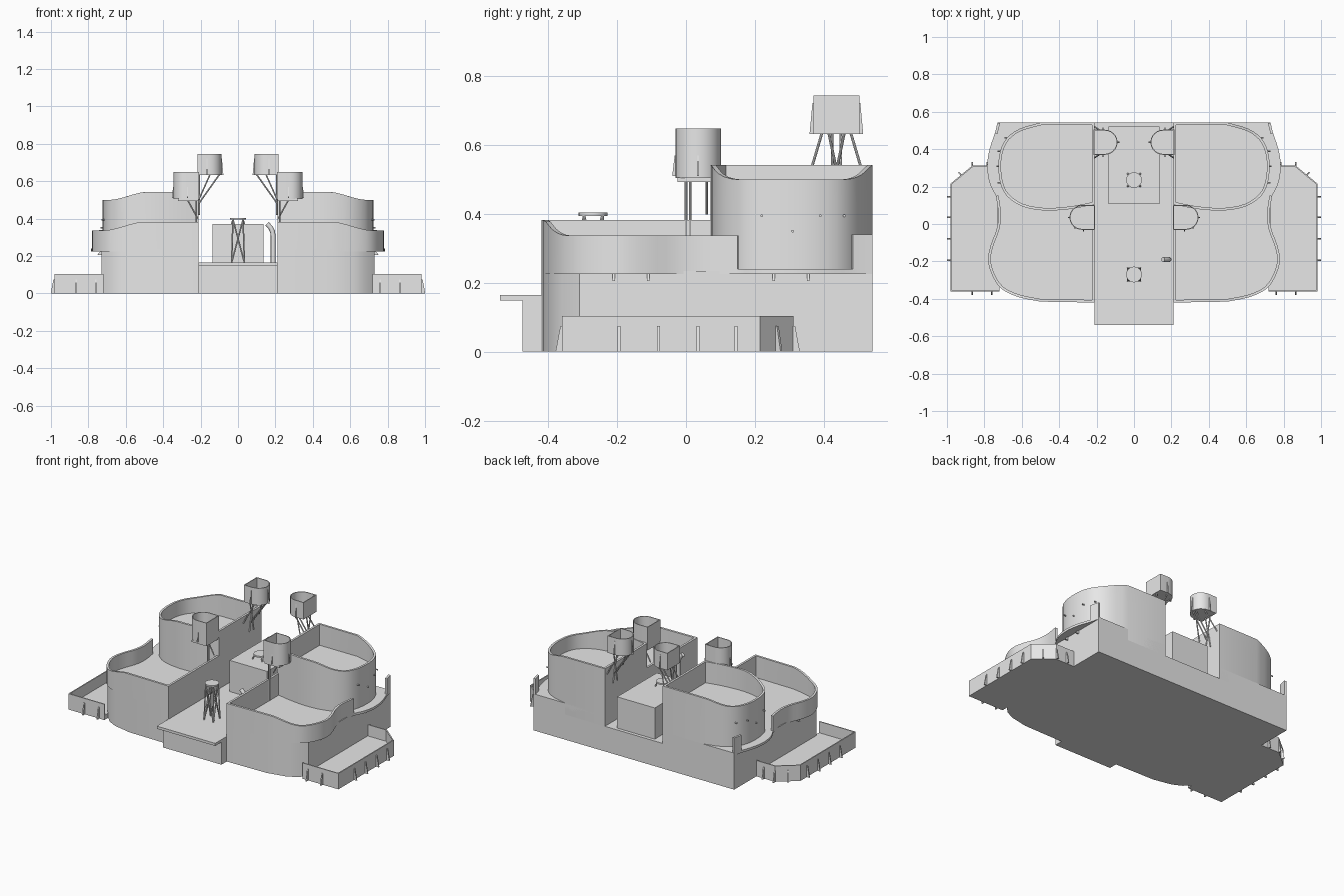
import bpy, bmesh, math
from mathutils import Vector

cube = bpy.data.objects.get("Cube")
if cube:
    bpy.data.objects.remove(cube)

grey = bpy.data.materials.new("plain_grey")
grey.use_nodes = True
grey.diffuse_color = (0.8, 0.8, 0.8, 1)
grey.node_tree.nodes["Principled BSDF"].inputs["Base Color"].default_value = (0.8, 0.8, 0.8, 1)
parts = []


def finish(name, bm, mirror):
    bmesh.ops.recalc_face_normals(bm, faces=bm.faces)
    mesh = bpy.data.meshes.new(name)
    bm.to_mesh(mesh)
    bm.free()
    mesh.materials.append(grey)
    ob = bpy.data.objects.new(name, mesh)
    bpy.context.collection.objects.link(ob)
    if mirror:
        mod = ob.modifiers.new("Mirror", 'MIRROR')
        mod.use_mirror_merge = False
    parts.append(ob)


def slab(name, pts, z0, z1, mirror=True):
    bm = bmesh.new()
    low = [bm.verts.new((x, y, z0)) for x, y in pts]
    high = [bm.verts.new((x, y, z1)) for x, y in pts]
    bm.faces.new(low)
    bm.faces.new(high)
    for i in range(len(pts)):
        j = (i + 1) % len(pts)
        bm.faces.new((low[i], low[j], high[j], high[i]))
    finish(name, bm, mirror)


def rect(x0, x1, y0, y1):
    return [(x0, y0), (x1, y0), (x1, y1), (x0, y1)]


def spline(pts, steps=3):
    """Smooth path through the points."""
    p = [Vector(q) for q in pts]
    p = [2 * p[0] - p[1]] + p + [2 * p[-1] - p[-2]]
    out = []
    for a, b, c, d in zip(p, p[1:], p[2:], p[3:]):
        for k in range(steps):
            t = k / steps
            out.append(tuple(b + (c - a) * t / 2 + (2 * a - 5 * b + 4 * c - d) * t * t / 2
                             + (3 * b - a - 3 * c + d) * t ** 3 / 2))
    return out + [tuple(p[-2])]


def wall(name, pts, z0, top, t=0.014, closed=False, mirror=True):
    """Thin wall on the left side of a path; top is a height rule."""
    p = [Vector(q) for q in pts]
    n = len(p)
    bm = bmesh.new()
    rings = []
    for i in range(n):
        a = p[i - 1] if closed or i else p[0] * 2 - p[1]
        b = p[(i + 1) % n] if closed or i < n - 1 else p[-1] * 2 - p[-2]
        d1, d2 = (p[i] - a).normalized(), (b - p[i]).normalized()
        n1, n2 = Vector((-d1.y, d1.x)), Vector((-d2.y, d2.x))
        m = (n1 + n2) / max(0.4, 1 + n1.dot(n2))
        q, z = p[i] + m * t, top(*p[i])
        rings.append([bm.verts.new(v) for v in
                      ((*p[i], z0), (*p[i], z), (*q, z), (*q, z0))])
    for i in range(n if closed else n - 1):
        r, s = rings[i], rings[(i + 1) % n]
        for k in range(4):
            bm.faces.new((r[k], r[(k + 1) % 4], s[(k + 1) % 4], s[k]))
    if not closed:
        bm.faces.new(rings[0])
        bm.faces.new(rings[-1])
    finish(name, bm, mirror)


def rods(name, pairs, r, mirror=True, sides=8):
    bm = bmesh.new()
    for a, b in pairs:
        a, b = Vector(a), Vector(b)
        rot = (b - a).to_track_quat('Z', 'Y').to_matrix().to_4x4()
        rot.translation = (a + b) / 2
        bmesh.ops.create_cone(bm, cap_ends=True, segments=sides, radius1=r, radius2=r,
                              depth=(b - a).length, matrix=rot)
    finish(name, bm, mirror)


def fins(name, spots, z0, h, out, w=0.008):
    """Triangular buttresses: each spot is x, y and outward angle."""
    bm = bmesh.new()
    for x, y, deg in spots:
        d = Vector((math.cos(math.radians(deg)), math.sin(math.radians(deg)), 0))
        s = Vector((-d.y, d.x, 0)) * w / 2
        base = Vector((x, y, z0))
        tri = [base, base + d * out, base + d * out * 0.3 + Vector((0, 0, h)), base + Vector((0, 0, h))]
        a, b = [[bm.verts.new(v + k * s) for v in tri] for k in (-1, 1)]
        bm.faces.new(a)
        bm.faces.new(b)
        for i in range(4):
            bm.faces.new((a[i], a[i - 1], b[i - 1], b[i]))
    finish(name, bm, True)


def slope(hi, lo, x0, x1):
    def f(x, y):
        t = min(1, max(0, (abs(x) - x0) / (x1 - x0)))
        return hi + (lo - hi) * t * t * (3 - 2 * t)
    return f


# Central deck with front lip, and the box at the back
slab("deck_body", rect(-0.212, 0.212, -0.475, 0.542), 0, 0.15, False)
slab("deck_plate", rect(-0.212, 0.212, -0.54, 0.542), 0.148, 0.165, False)
slab("rear_box", rect(-0.137, 0.137, 0.108, 0.52), 0.165, 0.37, False)

# Side hulls
FRONT = [(0.21, -0.42), (0.50, -0.415), (0.62, -0.39)]
slab("hull", FRONT + [(0.68, -0.36), (0.73, -0.31), (0.73, 0.542), (0.21, 0.542)], 0, 0.235)

# Bulging platform and its parapet
nose = spline(FRONT[1:] + [(0.71, -0.345), (0.76, -0.27), (0.78, -0.19), (0.765, -0.11),
                           (0.735, -0.03), (0.725, 0.05), (0.738, 0.15)])
stern = spline([(0.738, 0.15), (0.772, 0.22), (0.785, 0.31), (0.772, 0.4), (0.744, 0.485), (0.73, 0.542)])
slab("platform", FRONT[:1] + nose + stern[1:] + [(0.21, 0.542)], 0.225, 0.24)
wall("front_parapet", [(0.21, 0.11)] + FRONT[:1] + nose, 0.23, slope(0.382, 0.337, 0.5, 0.72))
wall("rear_corner_parapet", stern[-4:], 0.23, lambda x, y: 0.34)
fins("platform_brackets", [(0.728, y, 0) for y in (-0.21, -0.11, 0.255, 0.355)], 0.205, 0.022, 0.025)

# Rear towers
curve = spline([(0.21, 0.105), (0.34, 0.08), (0.48, 0.072), (0.60, 0.095), (0.68, 0.15), (0.715, 0.22),
                (0.725, 0.31), (0.715, 0.39), (0.68, 0.46), (0.61, 0.51), (0.50, 0.542)])
tower = [(0.21, 0.542)] + curve
slab("rear_tower", tower, 0.165, 0.405)
wall("rear_tower_parapet", tower, 0.4, slope(0.543, 0.5, 0.48, 0.69), closed=True)
rods("tower_studs", [((x, y, z), (x * 1.02, y, z)) for x, y, z in
                     ((0.715, 0.22, 0.395), (0.72, 0.31, 0.35), (0.715, 0.39, 0.395), (0.68, 0.46, 0.395))], 0.004)

# Low side trays
tray = [(0.72, -0.36), (0.982, -0.36), (0.982, 0.215), (0.865, 0.312), (0.72, 0.312)]
slab("tray_floor", tray, 0, 0.03)
wall("tray_wall", tray, 0, lambda x, y: 0.104, t=0.007)
fins("tray_fins", [(0.981, y, 0) for y in (-0.195, -0.08, 0.035, 0.145)]
     + [(x, -0.359, -90) for x in (0.76, 0.865)]
     + [(0.925, 0.262, 50), (0.865, 0.311, 90), (0.785, 0.311, 90)], 0, 0.075, 0.02)


# Lookout tubs: straight sides with one round end
def tub(name, flat_x, round_x, cy, r, z0, z1):
    sign = 1 if round_x > flat_x else -1
    cx = round_x - sign * r
    pts = [(flat_x, cy - r)]
    for k in range(13):
        a = -math.pi / 2 + math.pi * k / 12
        pts.append((cx + sign * r * math.cos(a), cy + r * math.sin(a)))
    pts.append((flat_x, cy + r))
    if sign < 0:
        pts.reverse()
    slab(name + "_floor", pts, z0, z0 + 0.012)
    wall(name + "_wall", pts, z0, lambda x, y: z1, t=0.005, closed=True)


tub("front_tub", 0.208, 0.345, 0.035, 0.066, 0.505, 0.648)
slab("front_tub_base", rect(0.212, 0.32, -0.025, 0.095), 0.493, 0.506)
rods("front_tub_posts", [((0.222, y, 0.24), (0.222, y, 0.5)) for y in (0.0, 0.012)]
     + [((0.215, 0.06, 0.4), (0.27, 0.06, 0.5))], 0.004)
fins("front_tub_fins", [(0.27, -0.03, -90), (0.344, 0.035, 0)], 0.51, 0.06, 0.01, 0.006)

tub("rear_tub", 0.217, 0.088, 0.437, 0.067, 0.632, 0.744)
rods("rear_tub_struts", [((0.15, 0.395, 0.635), (0.21, 0.355, 0.5)),
                         ((0.15, 0.479, 0.635), (0.21, 0.519, 0.5)),
                         ((0.1, 0.425, 0.635), (0.21, 0.425, 0.48)),
                         ((0.1, 0.45, 0.635), (0.21, 0.45, 0.48)),
                         ((0.207, 0.415, 0.635), (0.207, 0.46, 0.42)),
                         ((0.207, 0.46, 0.635), (0.207, 0.415, 0.42))], 0.004)
fins("rear_tub_fins", [(0.165, 0.371, -90), (0.165, 0.503, 90), (0.09, 0.437, 180)], 0.632, 0.09, 0.012, 0.006)

# Round stands: one on a braced frame, one on the box
for name, y, z in (("deck_stand", -0.27, 0.165), ("box_stand", 0.235, 0.37)):
    rods(name + "_top", [((0, y, 0.394), (0, y, 0.404))], 0.042, False, 24)
    corners = [(0.034, 0.034), (-0.034, 0.034), (-0.034, -0.034), (0.034, -0.034)]
    legs = []
    for i, (a, b) in enumerate(corners):
        c, d = corners[i - 1]
        legs.append(((a, y + b, z), (a * 0.8, y + b * 0.8, 0.396)))
        if z < 0.3:
            legs += [((a, y + b, z), (c * 0.8, y + d * 0.8, 0.396)),
                     ((c, y + d, z), (a * 0.8, y + b * 0.8, 0.396))]
    rods(name + "_frame", legs, 0.004, False)

# Bent vent pipe
cu = bpy.data.curves.new("vent_pipe", 'CURVE')
cu.dimensions = '3D'
cu.bevel_depth = 0.013
cu.bevel_resolution = 3
cu.use_fill_caps = True
sp = cu.splines.new('POLY')
path = [(0.188, 0.165), (0.188, 0.31), (0.184, 0.332), (0.174, 0.352), (0.155, 0.372)]
sp.points.add(len(path) - 1)
for pt, (x, z) in zip(sp.points, path):
    pt.co = (x, -0.19, z, 1)
cu.materials.append(grey)
pipe = bpy.data.objects.new("vent_pipe", cu)
bpy.context.collection.objects.link(pipe)

# Smooth rounded walls, keep sharp edges
bpy.ops.object.select_all(action='DESELECT')
for ob in parts:
    ob.select_set(True)
bpy.context.view_layer.objects.active = parts[0]
bpy.ops.object.shade_smooth_by_angle(angle=math.radians(30))
